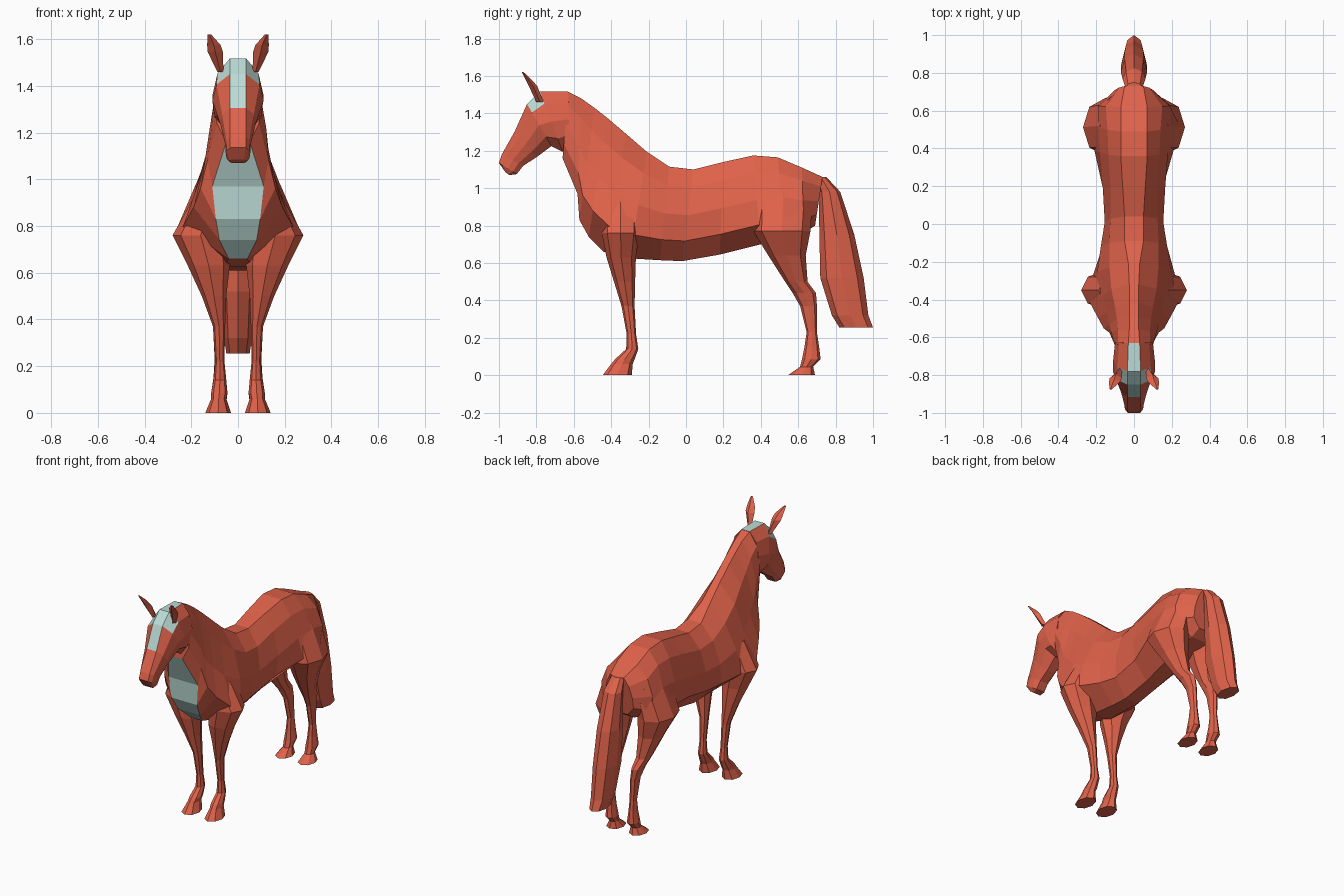
import bpy, bmesh, math


def material(name, rgb):
    m = bpy.data.materials.new(name)
    m.diffuse_color = (*rgb, 1)
    return m


COAT = material("chestnut_coat", (0.74, 0.122, 0.068))
PALE = material("pale_marking", (0.50, 0.71, 0.67))


def loft(name, rings, is_pale=None, mirror=False):
    """Skin a list of equal-length rings; is_pale(i, k) picks marked faces."""
    bm = bmesh.new()
    vs = [[bm.verts.new(p) for p in r] for r in rings]
    n = len(rings[0])
    for i in range(len(vs) - 1):
        for k in range(n):
            j = (k + 1) % n
            f = bm.faces.new((vs[i][k], vs[i][j], vs[i + 1][j], vs[i + 1][k]))
            if is_pale and is_pale(i, k):
                f.material_index = 1
    bm.faces.new(vs[0])
    bm.faces.new(vs[-1])
    bmesh.ops.recalc_face_normals(bm, faces=bm.faces)
    me = bpy.data.meshes.new(name)
    bm.to_mesh(me)
    bm.free()
    me.materials.append(COAT)
    me.materials.append(PALE)
    ob = bpy.data.objects.new(name, me)
    bpy.context.collection.objects.link(ob)
    if mirror:
        ob.modifiers.new("mirror", 'MIRROR')
    return ob


def slanted_ring(ty, tz, by, bz, *widths):
    """Ten-sided ring between a top and a bottom point, symmetric in x."""
    half = []
    for t, w in zip((0, 0.2, 0.5, 0.78, 1), widths):
        half.append((w, ty + (by - ty) * t, tz + (bz - tz) * t))
    return half + [(-x, y, z) for x, y, z in reversed(half)]


def level_ring(z, x0, x1, y0, y1, n=8):
    """Level ring inside the given x and y bounds."""
    cx, cy, rx, ry = (x0 + x1) / 2, (y0 + y1) / 2, (x1 - x0) / 2, (y1 - y0) / 2
    return [(cx + rx * math.cos(2 * math.pi * k / n),
             cy + ry * math.sin(2 * math.pi * k / n), z) for k in range(n)]


# Body and neck: top y, z, bottom y, z, five half widths (rump to poll)
body = [
    (0.73, 1.06, 0.69, 0.80, .05, .08, .10, .10, .05),
    (0.62, 1.11, 0.63, 0.76, .07, .15, .19, .19, .06),
    (0.49, 1.165, 0.53, 0.74, .07, .14, .19, .24, .06),
    (0.36, 1.175, 0.40, 0.70, .07, .135, .18, .21, .06),
    (0.20, 1.14, 0.18, 0.645, .06, .125, .165, .15, .05),
    (0.04, 1.10, -0.02, 0.61, .05, .125, .155, .145, .05),
    (-0.09, 1.115, -0.14, 0.615, .05, .13, .175, .17, .05),
    (-0.21, 1.195, -0.30, 0.625, .03, .13, .195, .22, .06),
    (-0.32, 1.29, -0.44, 0.66, .025, .12, .165, .235, .04),
    (-0.42, 1.375, -0.52, 0.74, .025, .10, .145, .19, .08),
    (-0.49, 1.43, -0.57, 0.83, .025, .09, .13, .16, .095),
    (-0.56, 1.48, -0.58, 0.97, .025, .085, .12, .13, .11),
    (-0.63, 1.515, -0.66, 1.16, .03, .085, .10, .09, .05),
]
loft("body_and_neck", [slanted_ring(*s) for s in body],
     lambda i, k: k == 4 and i >= 8)       # chest patch

# Head, poll to lips
head = [
    (-0.63, 1.517, -0.62, 1.22, .03, .08, .10, .09, .04),
    (-0.78, 1.517, -0.66, 1.195, .035, .088, .11, .10, .04),
    (-0.85, 1.45, -0.72, 1.225, .035, .092, .11, .09, .035),
    (-0.915, 1.305, -0.80, 1.165, .035, .068, .075, .06, .03),
    (-0.985, 1.18, -0.87, 1.12, .035, .05, .055, .05, .03),
    (-1.0, 1.135, -0.905, 1.075, .033, .048, .052, .048, .03),
    (-0.965, 1.085, -0.945, 1.07, .025, .035, .035, .035, .025),
]
loft("head", [slanted_ring(*s) for s in head],
     lambda i, k: (k == 9 and i < 3) or (k in (0, 8) and i == 1))  # blaze

# Legs: z, inner x, outer x, front y, back y
front_leg = [
    (.93, .05, .185, -.45, -.25), (.76, .04, .28, -.45, -.25),
    (.63, .035, .215, -.425, -.268), (.50, .05, .155, -.385, -.272),
    (.37, .055, .107, -.345, -.275), (.22, .058, .098, -.317, -.267),
    (.14, .05, .105, -.32, -.255), (.085, .045, .115, -.38, -.275),
    (.06, .05, .115, -.40, -.285), (0, .03, .14, -.445, -.29),
]
hind_leg = [
    (.98, .05, .18, .36, .68), (.77, .04, .27, .36, .665),
    (.64, .05, .205, .44, .64), (.50, .06, .15, .53, .65),
    (.44, .06, .125, .57, .695), (.37, .06, .107, .61, .70),
    (.23, .06, .10, .645, .70), (.15, .055, .105, .633, .712),
    (.085, .045, .115, .62, .72), (.045, .05, .11, .61, .68),
    (0, .03, .138, .545, .69),
]
loft("front_legs", [level_ring(*s) for s in front_leg], mirror=True)
loft("hind_legs", [level_ring(*s) for s in hind_leg], mirror=True)

# Ears
ear = [
    (1.46, .062, .088, -.80, -.76), (1.545, .065, .13, -.84, -.795),
    (1.575, .075, .132, -.855, -.82), (1.62, .115, .13, -.878, -.868),
]
loft("ears", [level_ring(*s, n=4) for s in ear], mirror=True)

# Tail
tail = [
    (1.06, -.045, .045, .69, .75), (.98, -.06, .06, .71, .825),
    (.75, -.07, .07, .713, .90), (.52, -.07, .07, .718, .95),
    (.32, -.06, .06, .78, .975), (.255, -.05, .05, .82, 1.0),
]
loft("tail", [level_ring(*s) for s in tail])
